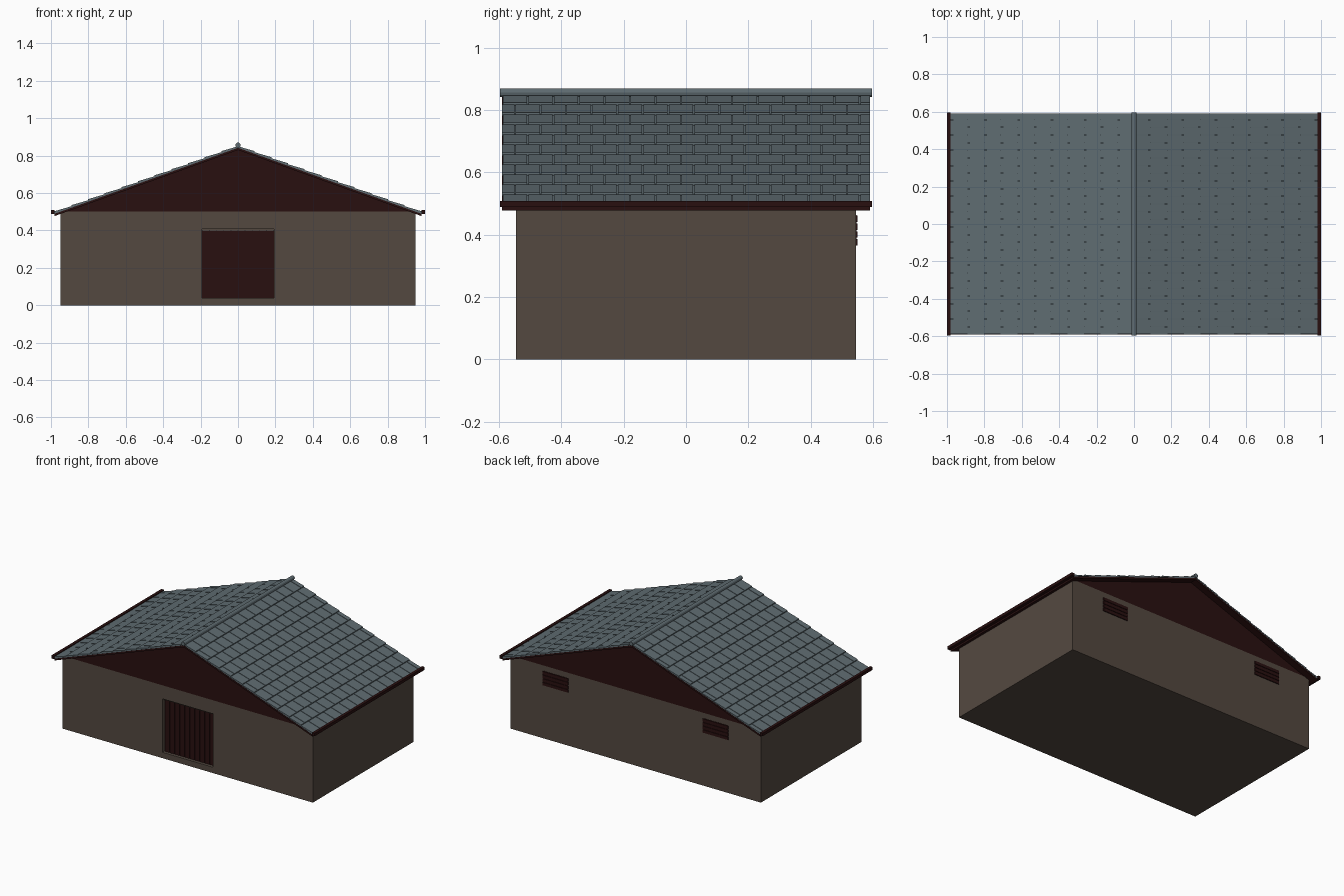
import bpy, bmesh, math
from mathutils import Vector

if "Cube" in bpy.data.objects:
    bpy.data.objects.remove(bpy.data.objects["Cube"])


def material(name, rgb):
    m = bpy.data.materials.new(name)
    m.diffuse_color = (*rgb, 1)
    m.use_nodes = True
    m.node_tree.nodes["Principled BSDF"].inputs["Base Color"].default_value = m.diffuse_color
    return m


WALL = material("brown wall", (0.088, 0.066, 0.051))
MAROON = material("dark maroon", (0.022, 0.005, 0.005))
SLATE = material("slate grey", (0.115, 0.150, 0.167))


def add_prism(bm, profile, y0, y1):
    """Extrude an (x, z) profile along y."""
    a = [bm.verts.new((x, y0, z)) for x, z in profile]
    b = [bm.verts.new((x, y1, z)) for x, z in profile]
    n = len(a)
    bm.faces.new(a)
    bm.faces.new(b[::-1])
    for i in range(n):
        bm.faces.new((a[i], b[i], b[(i + 1) % n], a[(i + 1) % n]))


def finish(name, bm, mat):
    bmesh.ops.recalc_face_normals(bm, faces=bm.faces)
    me = bpy.data.meshes.new(name)
    bm.to_mesh(me)
    bm.free()
    me.materials.append(mat)
    ob = bpy.data.objects.new(name, me)
    bpy.context.collection.objects.link(ob)
    return ob


def prism(name, profile, y0, y1, mat):
    bm = bmesh.new()
    add_prism(bm, profile, y0, y1)
    return finish(name, bm, mat)


def box(name, x, y, z, mat):
    return prism(name, [(x[0], z[0]), (x[1], z[0]), (x[1], z[1]), (x[0], z[1])], y[0], y[1], mat)


def mirror_x(ob):
    ob.modifiers.new("mirror", 'MIRROR')
    return ob


W, D, T = 0.95, 0.545, 0.055      # half width, half depth, wall thickness
Z0, Z1 = 0.04, 0.5                # wall bottom and top
FRONT, BACK = (-D, -D + T), (D - T, D)

# Floor slab and side walls
box("floor_slab", (-W, W), (-D, D), (0, Z0), WALL)
mirror_x(box("side_wall", (W - T, W), (-D + T, D - T), (Z0, Z1), WALL))

# Front wall with door opening
mirror_x(box("front_wall", (0.193, W), FRONT, (Z0, Z1), WALL))
box("door_header", (-0.193, 0.193), FRONT, (0.407, Z1), WALL)
box("door_lintel", (-0.193, 0.193), (-D + 0.012, -D + T), (0.397, 0.407), WALL)

# Plank door, slightly recessed
box("door_backing", (-0.193, 0.193), (-D + 0.028, -D + T), (Z0, 0.397), MAROON)
bm = bmesh.new()
planks = 10
pitch = 0.38 / planks
for i in range(planks):
    x = -0.19 + i * pitch
    add_prism(bm, [(x + 0.002, Z0), (x + pitch - 0.002, Z0),
                   (x + pitch - 0.002, 0.397), (x + 0.002, 0.397)], -D + 0.02, -D + 0.03)
finish("door_planks", bm, MAROON)

# Back wall in sections, with two vent bays
box("back_wall_middle", (-0.525, 0.525), BACK, (Z0, Z1), WALL)
mirror_x(box("back_wall_end", (0.69, W), BACK, (Z0, Z1), WALL))
mirror_x(box("vent_bay_panel", (0.525, 0.69), BACK, (Z0, 0.375), WALL))
mirror_x(box("vent_bay_top", (0.525, 0.69), BACK, (0.455, Z1), WALL))

# Louvred vents
mirror_x(box("vent_backing", (0.515, 0.70), (D - 0.03, D + 0.002), (0.367, 0.463), MAROON))
bm = bmesh.new()
for i in range(4):
    z = 0.366 + i * 0.025
    add_prism(bm, [(0.512, z), (0.705, z), (0.705, z + 0.02), (0.512, z + 0.02)], D, D + 0.006)
mirror_x(finish("vent_slats", bm, MAROON))

# Gable block under the roof
SLOPE, RIDGE, EAVE, RY = 0.36, 0.842, 0.98, 0.59


def roof_z(x, h=0):
    return RIDGE + h - SLOPE * x


def chevron(h0, h1, x1):
    return [(-x1, roof_z(x1, h0)), (0, roof_z(0, h0)), (x1, roof_z(x1, h0)),
            (x1, roof_z(x1, h1)), (0, roof_z(0, h1)), (-x1, roof_z(x1, h1))]


gx = (RIDGE - 0.01 - Z1) / SLOPE
prism("gable", [(-gx, Z1), (gx, Z1), (0, RIDGE - 0.01)], -D, D, MAROON)

# Roof deck and slate underlay
prism("roof_deck", chevron(-0.012, 0, EAVE), -RY, RY, MAROON)
prism("roof_underlay", chevron(0, 0.005, EAVE), -RY + 0.002, RY - 0.002, SLATE)

# Staggered shingles, each a thin wedge raised at its lower edge
bm = bmesh.new()
rows, tile, gap = 11, 0.082, 0.002
step = EAVE / rows
for r in range(rows):
    xa, xb = r * step, (r + 1) * step
    y = -RY - (tile / 2 if r % 2 else 0)
    while y < RY:
        y0, y1 = max(y + gap, -RY), min(y + tile - gap, RY)
        if y1 - y0 > 0.005:
            add_prism(bm, [(xa, roof_z(xa, 0.003)), (xb, roof_z(xb, 0.003)),
                           (xb, roof_z(xb, 0.014)), (xa, roof_z(xa, 0.008))], y0, y1)
        y += tile
mirror_x(finish("shingles", bm, SLATE))

# Round ridge cap
prism("ridge_cap", [(0.014 * math.cos(a * math.pi / 6), 0.856 + 0.014 * math.sin(a * math.pi / 6))
                    for a in range(12)], -0.597, 0.597, SLATE)

# Eave trim along both low edges
mirror_x(box("eave_trim", (0.98, 1.0), (-0.597, 0.597), (0.489, 0.509), MAROON))
